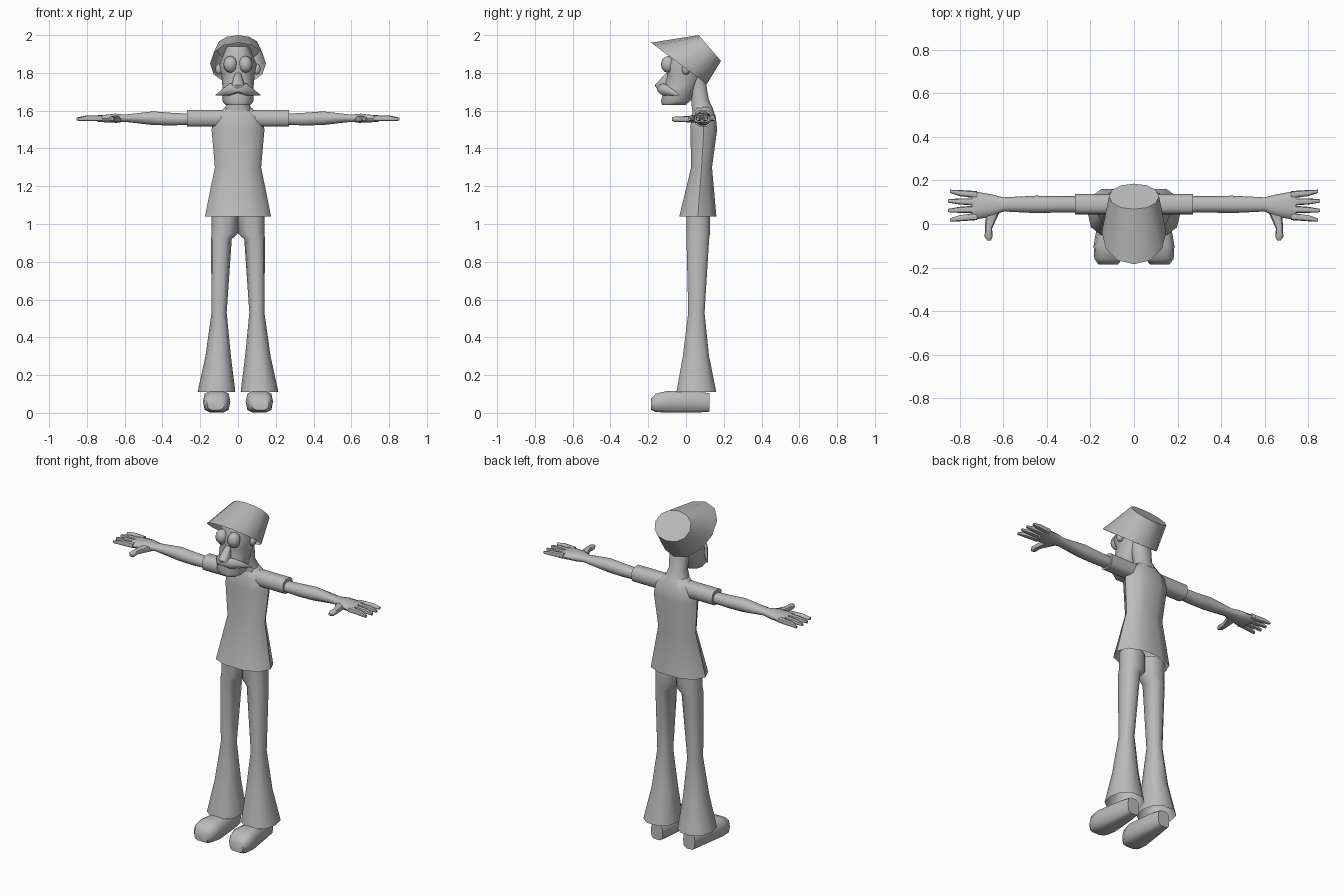
import bpy, bmesh, math
from mathutils import Vector

cube = bpy.data.objects.get("Cube")
if cube:
    bpy.data.objects.remove(cube, do_unlink=True)

colour = (.5, .5, .5, 1)
grey = bpy.data.materials.new("plain_grey")
grey.use_nodes = True
grey.diffuse_color = colour
grey.node_tree.nodes["Principled BSDF"].inputs["Base Color"].default_value = colour


# Cross-sections: a centre and two half-axis vectors
def level(z, width, front, back, x=0):
    centre = Vector((x, (front + back) / 2, z))
    return centre, Vector((width / 2, 0, 0)), Vector((0, (back - front) / 2, 0))


def across(x, y, z, depth, height):
    return Vector((x, y, z)), Vector((0, depth / 2, 0)), Vector((0, 0, height / 2))


def along(y, x, z, width, height):
    return Vector((x, y, z)), Vector((width / 2, 0, 0)), Vector((0, 0, height / 2))


def tilted(front, back, width):
    front, back = Vector(front), Vector(back)
    return (front + back) / 2, Vector((width / 2, 0, 0)), (front - back) / 2


def finish(name, bm, mirror):
    """Turn a bmesh into a smooth grey object, paired left and right if asked."""
    bmesh.ops.recalc_face_normals(bm, faces=bm.faces)
    mesh = bpy.data.meshes.new(name)
    bm.to_mesh(mesh)
    bm.free()
    mesh.materials.append(grey)
    part = bpy.data.objects.new(name, mesh)
    bpy.context.collection.objects.link(part)
    if mirror:
        part.modifiers.new("Mirror", 'MIRROR')
    bpy.ops.object.select_all(action='DESELECT')
    part.select_set(True)
    bpy.context.view_layer.objects.active = part
    bpy.ops.object.shade_smooth_by_angle(angle=math.radians(50))


def loft(name, rings, sides=10, power=.85, open_start=False, mirror=False):
    """Skin a row of rounded cross-sections and cap the ends."""
    bm = bmesh.new()
    rows = []
    for centre, u, v in rings:
        row = []
        for i in range(sides):
            angle = math.tau * i / sides
            c, s = math.cos(angle), math.sin(angle)
            c = math.copysign(abs(c) ** power, c)
            s = math.copysign(abs(s) ** power, s)
            row.append(bm.verts.new(centre + u * c + v * s))
        rows.append(row)
    for low, high in zip(rows, rows[1:]):
        for i in range(sides):
            j = (i + 1) % sides
            bm.faces.new((low[i], low[j], high[j], high[i]))
    if not open_start:
        bm.faces.new(rows[0][::-1])
    bm.faces.new(rows[-1])
    finish(name, bm, mirror)


def ball(name, centre, size, mirror=False):
    """A low-poly ellipsoid."""
    bm = bmesh.new()
    bmesh.ops.create_uvsphere(bm, u_segments=8, v_segments=6, radius=.5)
    bmesh.ops.scale(bm, vec=size, verts=bm.verts)
    bmesh.ops.translate(bm, vec=centre, verts=bm.verts)
    finish(name, bm, mirror)


# Shirt with an open flared hem
loft("shirt", [
    level(z=1.04, width=.35, front=-.04, back=.165),
    level(z=1.3, width=.245, front=.025, back=.14),
    level(z=1.5, width=.28, front=.02, back=.168),
    level(z=1.57, width=.25, front=.025, back=.16),
    level(z=1.62, width=.13, front=.04, back=.14)], open_start=True)

# Sleeves
shoulder = dict(y=.09, z=1.56, depth=.095, height=.09)
loft("sleeves", [across(x=x, **shoulder) for x in (.06, .27)], power=.7, mirror=True)

# Trousers with flared open hems
loft("trousers", [
    level(z=.11, x=.114, width=.2, front=-.055, back=.165),
    level(z=.3, x=.105, width=.135, front=-.02, back=.125),
    level(z=.53, x=.1, width=.08, front=.01, back=.1),
    level(z=.92, x=.088, width=.11, front=0, back=.125),
    level(z=.95, x=.07, width=.14, front=0, back=.13),
    level(z=1.06, x=.07, width=.14, front=0, back=.13)], open_start=True, mirror=True)

# Shoes
loft("shoes", [
    along(y=-.185, x=.118, z=.045, width=.09, height=.06),
    along(y=-.16, x=.117, z=.053, width=.13, height=.1),
    along(y=-.1, x=.113, z=.059, width=.145, height=.118),
    along(y=.06, x=.108, z=.058, width=.1, height=.116),
    along(y=.125, x=.108, z=.055, width=.08, height=.1)], power=.6, mirror=True)

# Arms running into flat palms
loft("arms", [
    across(x=.25, y=.09, z=1.555, depth=.075, height=.06),
    across(x=.35, y=.09, z=1.555, depth=.075, height=.07),
    across(x=.45, y=.09, z=1.56, depth=.08, height=.075),
    across(x=.6, y=.09, z=1.56, depth=.065, height=.04),
    across(x=.65, y=.085, z=1.56, depth=.1, height=.05),
    across(x=.745, y=.085, z=1.557, depth=.135, height=.035)], mirror=True)

# Fingers fan out from the palm, the middle two reaching furthest
for i, label in enumerate(("index", "middle", "ring", "little")):
    base = .035 + .033 * i
    tip = .018 + .044 * i
    reach = .855 if label in ("middle", "ring") else .845
    loft(label + "_fingers", [
        across(x=.72, y=base, z=1.56, depth=.034, height=.032),
        across(x=.8, y=(base + tip) / 2, z=1.56, depth=.028, height=.03),
        across(x=reach, y=tip, z=1.555, depth=.015, height=.016)], sides=8, mirror=True)

# Thumbs point forward
loft("thumbs", [
    along(y=.07, x=.645, z=1.555, width=.07, height=.04),
    along(y=-.02, x=.668, z=1.555, width=.033, height=.03),
    along(y=-.06, x=.668, z=1.555, width=.036, height=.03),
    along(y=-.075, x=.666, z=1.555, width=.016, height=.016)], sides=8, mirror=True)

# Neck and head
loft("neck", [
    level(z=1.6, width=.15, front=.03, back=.15),
    level(z=1.66, width=.1, front=.025, back=.122),
    level(z=1.8, width=.12, front=0, back=.1)])
loft("head", [
    level(z=1.63, width=.13, front=-.128, back=0),
    level(z=1.65, width=.166, front=-.136, back=.025),
    level(z=1.73, width=.166, front=-.115, back=.06),
    level(z=1.79, width=.175, front=-.1, back=.09),
    level(z=1.84, width=.2, front=-.115, back=.1),
    level(z=1.94, width=.12, front=-.075, back=.09)])

# Face details
loft("nose", [
    level(z=1.7, width=.05, front=-.145, back=-.08),
    level(z=1.735, width=.072, front=-.165, back=-.08),
    level(z=1.8, width=.03, front=-.105, back=-.07)], sides=8)
ball("eyes", centre=(.04, -.095, 1.845), size=(.075, .075, .09), mirror=True)
ball("ears", centre=(.1, 0, 1.82), size=(.04, .045, .06), mirror=True)
loft("moustache", [
    across(x=0, y=-.133, z=1.718, depth=.044, height=.048),
    across(x=.045, y=-.118, z=1.712, depth=.052, height=.064),
    across(x=.118, y=-.037, z=1.682, depth=.006, height=.006)],
    sides=8, open_start=True, mirror=True)

# Bucket hat tipped back, open under the brim
loft("hat", [
    tilted(front=(0, -.185, 1.96), back=(0, .11, 1.74), width=.296),
    tilted(front=(0, .068, 2), back=(0, .185, 1.863), width=.23)],
    sides=12, power=.95, open_start=True)
